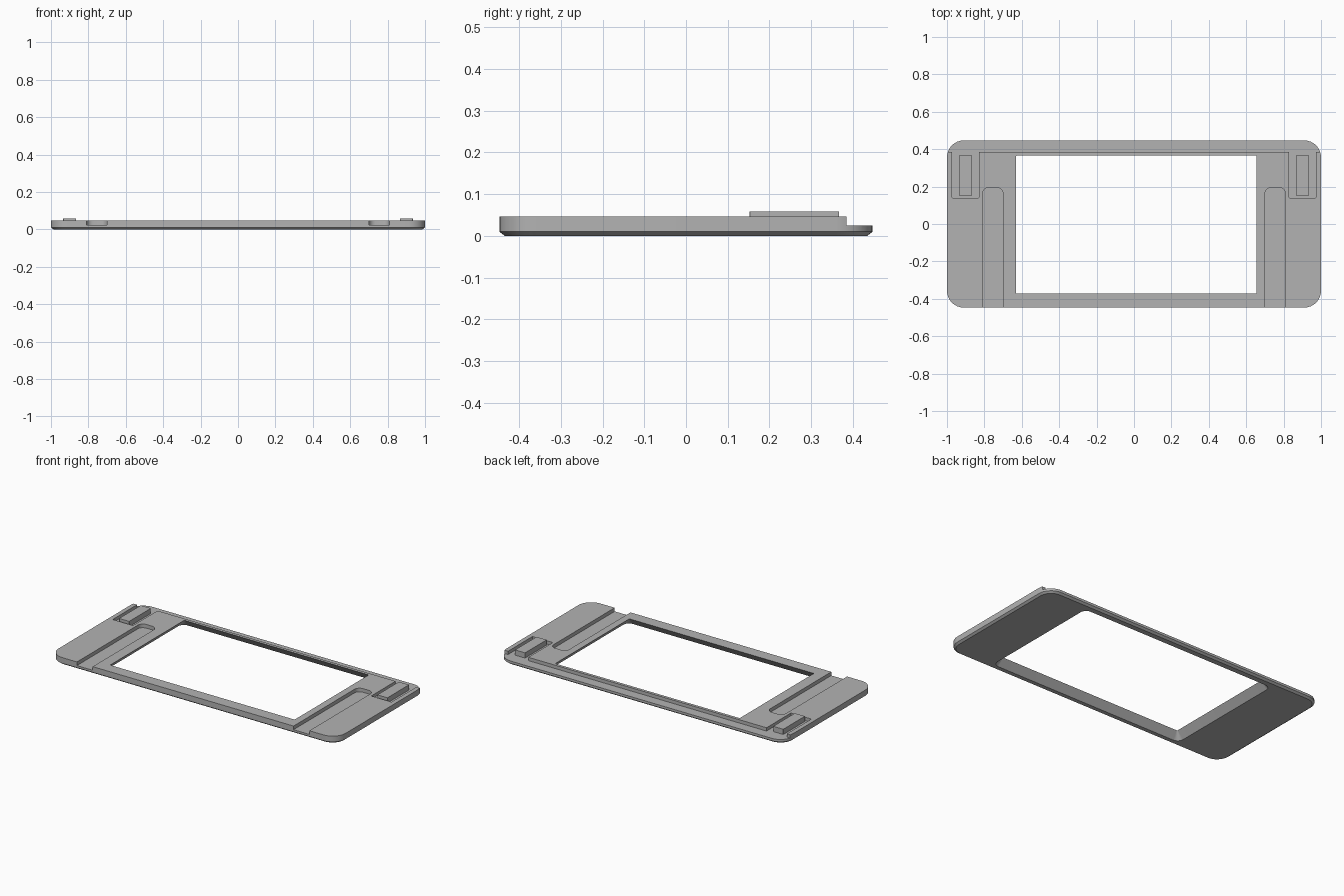
import bpy, bmesh, math

cube = bpy.data.objects.get("Cube")
if cube:
    bpy.data.objects.remove(cube, do_unlink=True)

grey = bpy.data.materials.new("mid grey")
grey.use_nodes = True
colour = (0.45, 0.45, 0.45, 1)
grey.diffuse_color = colour
grey.node_tree.nodes["Principled BSDF"].inputs["Base Color"].default_value = colour

TOP, FLOOR, HALF_Y = 0.046, 0.025, 0.447


def rounded(x0, x1, y0, y1, r, steps=8):
    """Anticlockwise outline of a rounded rectangle."""
    points = []
    corners = [(x1 - r, y1 - r), (x0 + r, y1 - r), (x0 + r, y0 + r), (x1 - r, y0 + r)]
    for quarter, (cx, cy) in enumerate(corners):
        for i in range(steps + 1):
            a = math.pi / 2 * (quarter + i / steps)
            points.append((cx + r * math.cos(a), cy + r * math.sin(a)))
    return points


def loft(name, layers):
    """Solid skinned through (outline, height) layers, bottom first."""
    bm = bmesh.new()
    rings = [[bm.verts.new((x, y, z)) for x, y in outline] for outline, z in layers]
    for low, high in zip(rings, rings[1:]):
        for i in range(len(low)):
            j = (i + 1) % len(low)
            bm.faces.new((low[i], low[j], high[j], high[i]))
    bm.faces.new(rings[0][::-1])
    bm.faces.new(rings[-1])
    mesh = bpy.data.meshes.new(name)
    bm.to_mesh(mesh)
    bm.free()
    mesh.materials.append(grey)
    obj = bpy.data.objects.new(name, mesh)
    bpy.context.collection.objects.link(obj)
    return obj


def block(name, x0, x1, y0, y1, z0, z1, r=0.001):
    outline = rounded(x0, x1, y0, y1, r, 6 if r > 0.01 else 1)
    return loft(name, [(outline, z0), (outline, z1)])


# Plate with rounded corners and a bevelled underside
rim = rounded(-1, 1, -HALF_Y, HALF_Y, 0.09)
base = rounded(-0.987, 0.987, -HALF_Y + 0.013, HALF_Y - 0.013, 0.077)
plate = loft("frame_plate", [(base, 0), (rim, 0.01), (rim, TOP)])

# Window that flares out towards the underside
window_low = rounded(-0.67, 0.695, -0.408, 0.401, 0.04)
window_high = rounded(-0.63, 0.655, -0.372, 0.365, 0.004)
cutters = [
    loft("window_cutter", [(window_low, -0.0005), (window_high, TOP + 0.0005)]),
    block("back_ledge_cutter", -1.1, 1.1, 0.384, 0.6, FLOOR, 0.1),
]

# Mirrored finger slots, clip pockets and raised clips
for side, s in (("right", -1), ("left", 1)):
    def span(a, b):
        return sorted((s * a, s * b))
    cutters.append(block(side + "_slot_cutter", *span(0.70, 0.81), -0.6, 0.195, FLOOR - 0.002, 0.1, 0.035))
    cutters.append(block(side + "_pocket_cutter", *span(0.83, 0.972), 0.14, 0.5, FLOOR, 0.1))
    block(side + "_clip", *span(0.865, 0.935), 0.152, 0.367, FLOOR - 0.002, 0.058)

# Cut the plate, then drop the cutters
for cutter in cutters:
    mod = plate.modifiers.new(cutter.name, "BOOLEAN")
    mod.operation = "DIFFERENCE"
    mod.solver = "EXACT"
    mod.object = cutter
    cutter.hide_render = True
bpy.ops.object.select_all(action="DESELECT")
bpy.context.view_layer.objects.active = plate
plate.select_set(True)
for mod in list(plate.modifiers):
    bpy.ops.object.modifier_apply(modifier=mod.name)
for cutter in cutters:
    bpy.data.objects.remove(cutter, do_unlink=True)
bpy.ops.object.shade_smooth_by_angle(angle=math.radians(30))
